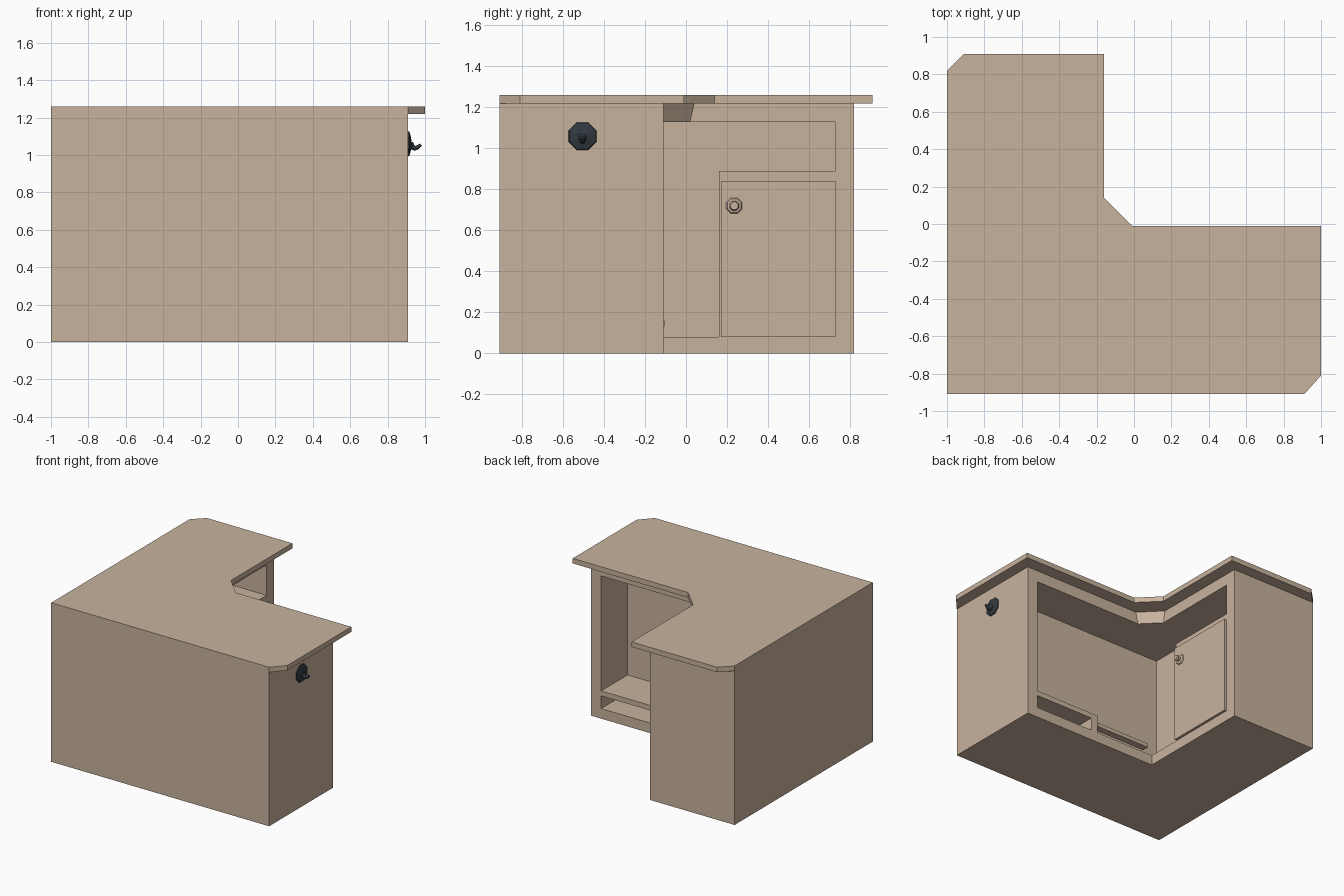
import bpy, bmesh, math
from mathutils import Vector

if "Cube" in bpy.data.objects:
    bpy.data.objects.remove(bpy.data.objects["Cube"])


def material(name, rgb):
    m = bpy.data.materials.new(name)
    m.diffuse_color = (*rgb, 1)
    m.use_nodes = True
    m.node_tree.nodes["Principled BSDF"].inputs["Base Color"].default_value = m.diffuse_color
    return m


WOOD = material("warm wood", (0.58, 0.45, 0.34))
IRON = material("dark iron", (0.03, 0.04, 0.05))


def finish(name, bm, mat):
    bmesh.ops.recalc_face_normals(bm, faces=bm.faces)
    mesh = bpy.data.meshes.new(name)
    bm.to_mesh(mesh)
    bm.free()
    mesh.materials.append(mat)
    ob = bpy.data.objects.new(name, mesh)
    bpy.context.collection.objects.link(ob)
    return ob


def prism(name, outline, z0, z1, bottom=None):
    """Upright prism; bottom may be a different outline for slanted sides."""
    bm = bmesh.new()
    lo = [bm.verts.new((x, y, z0)) for x, y in (bottom or outline)]
    hi = [bm.verts.new((x, y, z1)) for x, y in outline]
    bm.faces.new(lo)
    bm.faces.new(hi)
    for i in range(len(lo)):
        j = (i + 1) % len(lo)
        bm.faces.new((lo[i], lo[j], hi[j], hi[i]))
    return finish(name, bm, WOOD)


def box(name, x0, x1, y0, y1, z0, z1):
    return prism(name, [(x0, y0), (x1, y0), (x1, y1), (x0, y1)], z0, z1)


def turned(name, centre, profile, sides, mat):
    """Lathe around the x axis; profile is (distance along x, radius)."""
    bm = bmesh.new()
    c = Vector(centre)
    rings = []
    for d, r in profile:
        rings.append([bm.verts.new(c + Vector((d, r * math.cos(a), r * math.sin(a))))
                      for a in (2 * math.pi * (i + 0.5) / sides for i in range(sides))])
    for a, b in zip(rings, rings[1:]):
        for i in range(sides):
            j = (i + 1) % sides
            bm.faces.new((a[i], a[j], b[j], b[i]))
    bm.faces.new(rings[0])
    bm.faces.new(rings[-1])
    return finish(name, bm, mat)


# L-shaped body with the open niche cut from its inner sides
body = prism("counter_body", [(-1, -.91), (.91, -.91), (.91, -.11), (-.26, -.11),
                              (-.26, .82), (-1, .82)], 0, 1.22)
cutter = prism("niche_cutter", [(.82, -.44), (.82, 0), (-.16, 0), (-.16, .73),
                                (-.58, .73), (-.58, -.44)], .08, 1.13)
cutter.hide_render = True
mod = body.modifiers.new("niche", 'BOOLEAN')
mod.operation = 'DIFFERENCE'
mod.solver = 'EXACT'
mod.object = cutter
bpy.context.view_layer.update()
cut_mesh = bpy.data.meshes.new_from_object(
    body.evaluated_get(bpy.context.evaluated_depsgraph_get()))
body.modifiers.clear()
body.data = cut_mesh
bpy.data.objects.remove(cutter)

# Overhanging worktop with clipped corners
prism("worktop", [(-1, -.91), (.91, -.91), (1, -.81), (1, -.01), (-.01, -.01),
                  (-.16, .14), (-.16, .91), (-.91, .91), (-1, .82)], 1.22, 1.26)

# Slanted filler across the inner corner under the worktop
prism("corner_fascia", [(-.26, -.11), (-.11, -.11), (-.26, .04)], 1.13, 1.22,
      bottom=[(-.26, -.11), (-.13, -.11), (-.26, .02)])

# Shelf, divider and foot rail in the right wing
box("low_shelf", .25, .82, -.44, -.11, .18, .22)
box("shelf_divider", .25, .31, -.44, -.11, .08, .18)
box("foot_rail", -.22, .25, -.16, -.105, .13, .16)

# Cupboard in the left wing
box("cupboard_top", -.58, -.26, .16, .73, .84, .89)
box("cupboard_side", -.58, -.26, .16, .17, .08, .84)
box("cupboard_door", -.28, -.24, .17, .73, .08, .84)
turned("door_knob", (-.24, .235, .72),
       [(0, .042), (.008, .036), (.012, .018), (.028, .016), (.036, .025), (.046, .02)],
       8, WOOD)

# Iron hook on the end of the right wing
turned("hook_plate", (.91, -.505, 1.06),
       [(0, .073), (.006, .07), (.013, .045), (.018, .02)], 8, IRON)
path = [(.92, 1.06, .022), (.932, 1.043, .018), (.945, 1.036, .015),
        (.96, 1.04, .013), (.978, 1.055, .01)]
curve = bpy.data.curves.new("hook_arm", 'CURVE')
curve.dimensions = '3D'
curve.bevel_depth = 1
curve.bevel_resolution = 1
curve.use_fill_caps = True
curve.materials.append(IRON)
spline = curve.splines.new('POLY')
spline.points.add(len(path) - 1)
for p, (x, z, r) in zip(spline.points, path):
    p.co = (x, -.505, z, 1)
    p.radius = r
bpy.context.collection.objects.link(bpy.data.objects.new("hook_arm", curve))
